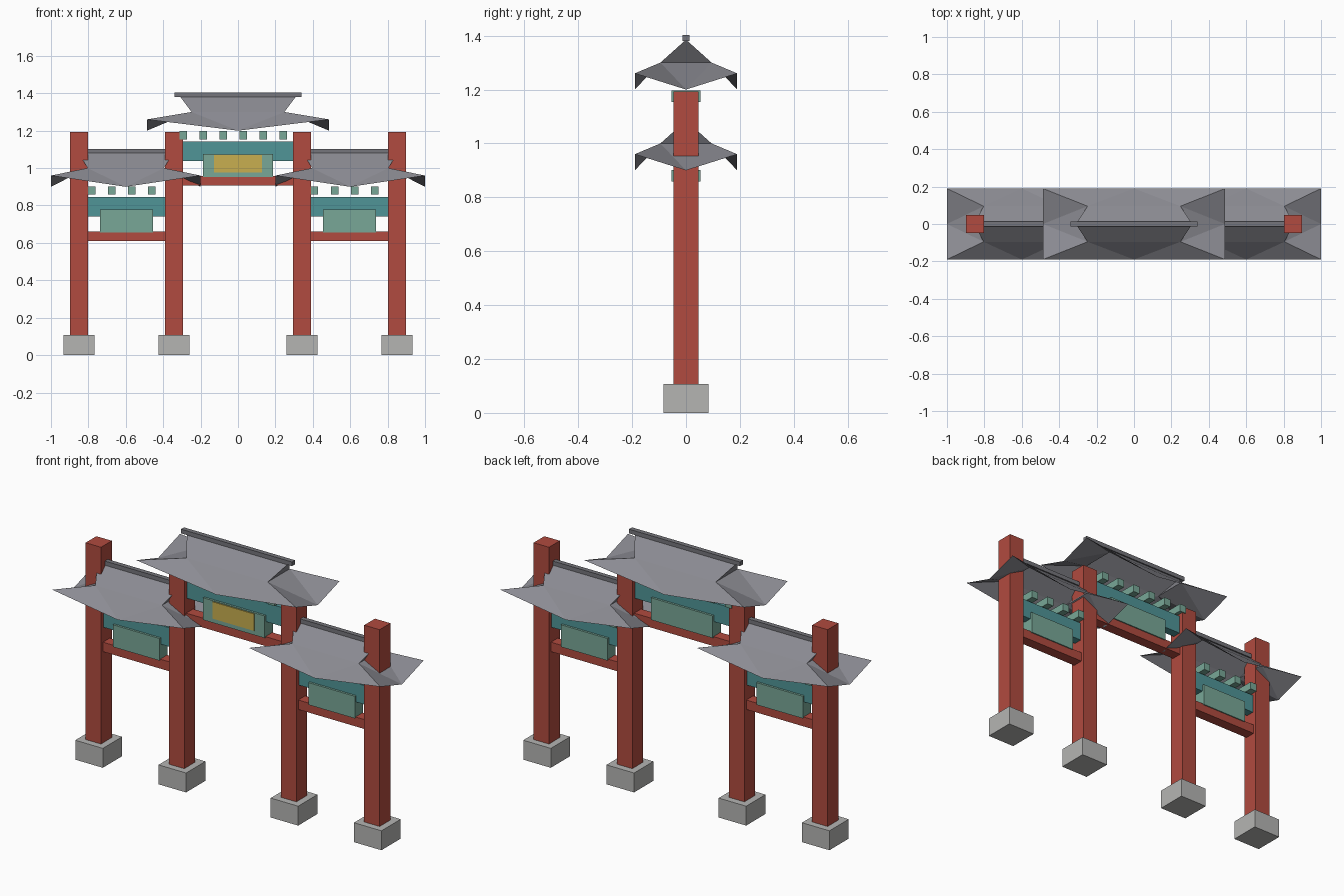
import bpy
import bmesh
from mathutils import Vector

cube = bpy.data.objects.get("Cube")
if cube:
    bpy.data.objects.remove(cube, do_unlink=True)


def material(name, r, g, b):
    m = bpy.data.materials.new(name)
    m.use_nodes = True
    m.diffuse_color = (r, g, b, 1)
    m.node_tree.nodes["Principled BSDF"].inputs["Base Color"].default_value = (r, g, b, 1)
    return m


RED = material("red_paint", 0.44, 0.07, 0.05)
TEAL = material("teal_paint", 0.08, 0.30, 0.31)
MINT = material("mint_paint", 0.19, 0.39, 0.31)
GOLD = material("gold_paint", 0.58, 0.43, 0.08)
STONE = material("pale_stone", 0.46, 0.46, 0.45)
TILE = material("grey_tile", 0.26, 0.26, 0.29)
RIDGE = material("dark_ridge_tile", 0.18, 0.18, 0.20)


def finish(bm, name, mat):
    mesh = bpy.data.meshes.new(name)
    bm.to_mesh(mesh)
    bm.free()
    mesh.materials.append(mat)
    obj = bpy.data.objects.new(name, mesh)
    bpy.context.collection.objects.link(obj)
    return obj


def box(name, mat, x, half_x, half_y, z0, z1, y=0):
    """Box centred on x and y, spanning z0 to z1."""
    bm = bmesh.new()
    bmesh.ops.create_cube(bm, size=2)
    for v in bm.verts:
        v.co = Vector((x + v.co.x * half_x, y + v.co.y * half_y,
                       z0 if v.co.z < 0 else z1))
    return finish(bm, name, mat)


def roof(name, x, z, half):
    """Thin hip-and-gable roof with raised corners, plus its ridge cap."""
    bm = bmesh.new()

    def vert(sx, sy, sz):
        return bm.verts.new((x + sx * half, sy, z + sz))

    # Rings run counter-clockwise from the front left corner
    signs = [(-1, -1), (1, -1), (1, 1), (-1, 1)]
    corner = [vert(sx, sy * 0.19, 0.06) for sx, sy in signs]
    waist = [vert(sx * 0.51, sy * 0.095, 0.10) for sx, sy in signs]
    middle = [vert(sx, sy * 0.19, 0) for sx, sy in [(0, -1), (1, 0), (0, 1), (-1, 0)]]
    west, east = vert(-0.64, 0, 0.185), vert(0.64, 0, 0.185)

    # Sagging skirt
    for i in range(4):
        j = (i + 1) % 4
        bm.faces.new((corner[i], middle[i], waist[i]))
        bm.faces.new((middle[i], waist[j], waist[i]))
        bm.faces.new((middle[i], corner[j], waist[j]))
    # Upper slopes and overhanging gables
    bm.faces.new((waist[0], waist[1], east, west))
    bm.faces.new((waist[2], waist[3], west, east))
    bm.faces.new((waist[1], waist[2], east))
    bm.faces.new((waist[3], waist[0], west))
    # The middle points of the short sides sit on the centre line
    finish(bm, name, TILE)
    box(name + "_ridge", RIDGE, x, half * 0.695, 0.013, z + 0.18, z + 0.203)


def bay(name, x, half, z, panel_half, blocks):
    """Beams, hanging panel and bracket blocks between two pillars."""
    box(name + "_lower_beam", RED, x, half, 0.03, z, z + 0.052)
    box(name + "_upper_beam", TEAL, x, half, 0.024, z + 0.132, z + 0.236)
    box(name + "_panel", MINT, x, panel_half, 0.036, z + 0.046, z + 0.168)
    for i in range(blocks):
        bx = x - 0.107 * blocks / 2 + 0.107 * i + 0.027
        box(f"{name}_bracket_{i + 1}", MINT, bx, 0.02, 0.053, z + 0.248, z + 0.291)


# Pillars on stone bases
for side, s in (("left", 1), ("right", -1)):
    for place, px in (("outer", 0.85), ("inner", 0.342)):
        box(f"{side}_{place}_pillar", RED, s * px, 0.047, 0.047, 0.05, 1.192)
        box(f"{side}_{place}_base", STONE, s * px, 0.084, 0.084, 0, 0.107)
    # Lower side bays
    bay(f"{side}_bay", s * 0.596, 0.23, 0.61, 0.142, 4)
    roof(f"{side}_roof", s * 0.6, 0.9, 0.4)

# Taller centre bay with its gold sign plate
bay("centre_bay", 0, 0.31, 0.906, 0.188, 6)
box("sign_plate", GOLD, 0, 0.127, 0.004, 0.977, 1.07, y=-0.037)
roof("centre_roof", 0, 1.2, 0.487)
